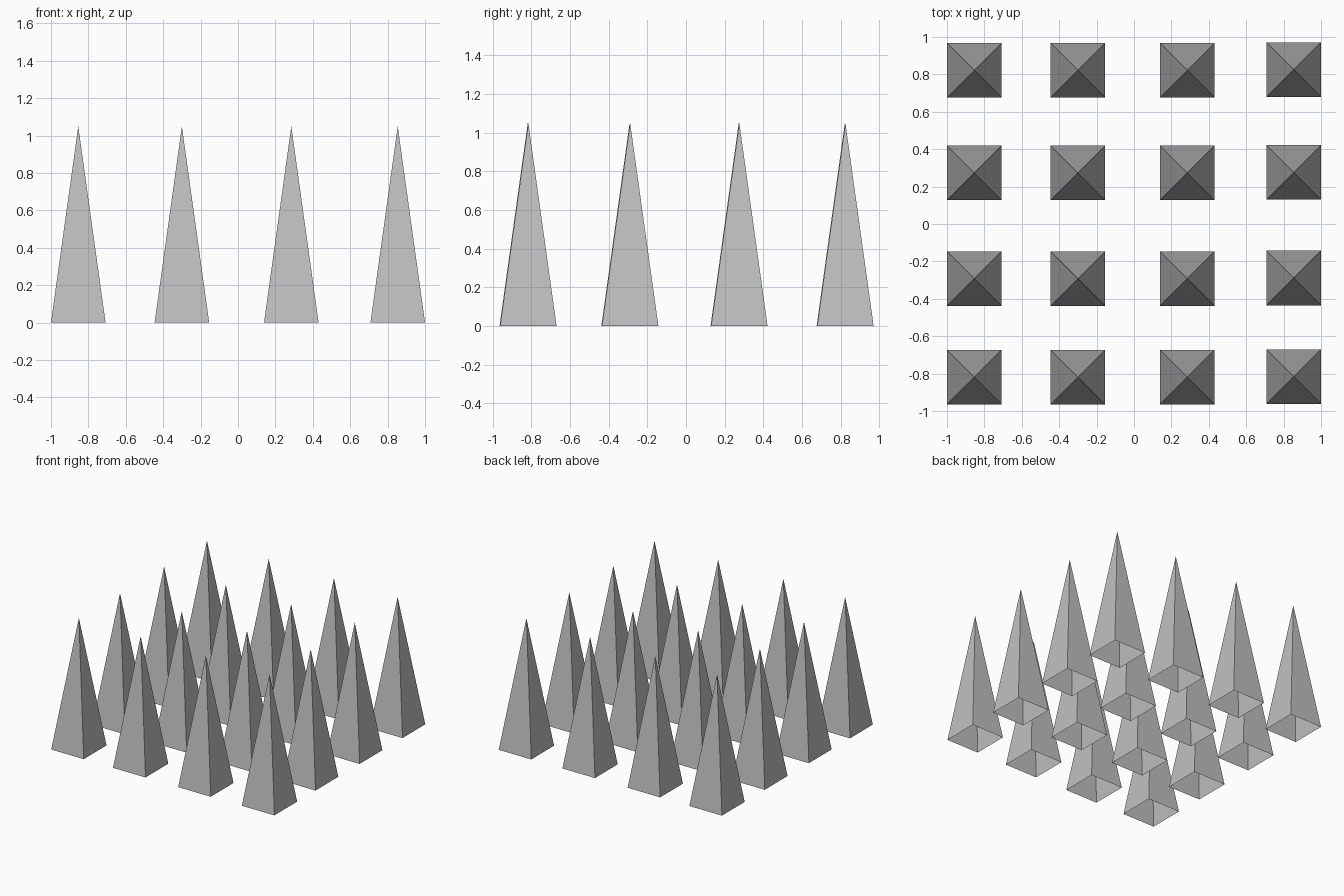
import bpy
import bmesh
from math import pi, sqrt
from mathutils import Matrix

cube = bpy.data.objects.get("Cube")
if cube:
    bpy.data.objects.remove(cube, do_unlink=True)

HALF, HEIGHT = 0.146, 1.05
COLUMNS = (-0.854, -0.300, 0.285, 0.854)
ROWS = (-0.819, -0.292, 0.273, 0.822)

# Plain grey for every spike
grey = bpy.data.materials.new("light grey")
grey.use_nodes = True
grey.diffuse_color = (0.53, 0.53, 0.53, 1)
grey.node_tree.nodes["Principled BSDF"].inputs["Base Color"].default_value = grey.diffuse_color

# Four-sided hollow spike, open at the bottom
mesh = bpy.data.meshes.new("spike")
bm = bmesh.new()
bmesh.ops.create_cone(bm, cap_ends=False, segments=4, radius1=HALF * sqrt(2),
                      radius2=0, depth=HEIGHT,
                      matrix=Matrix.Translation((0, 0, HEIGHT / 2)) @ Matrix.Rotation(pi / 4, 4, "Z"))
bmesh.ops.remove_doubles(bm, verts=bm.verts, dist=0.0001)
bmesh.ops.recalc_face_normals(bm, faces=bm.faces)
bm.to_mesh(mesh)
bm.free()
mesh.materials.append(grey)

# Grid of spikes sharing one mesh; the last column sits slightly further back
for row, y in enumerate(ROWS, 1):
    for column, x in enumerate(COLUMNS, 1):
        spike = bpy.data.objects.new(f"spike_row{row}_column{column}", mesh)
        spike.location = (x, y + (0.003 if column == len(COLUMNS) else 0), 0)
        bpy.context.collection.objects.link(spike)
